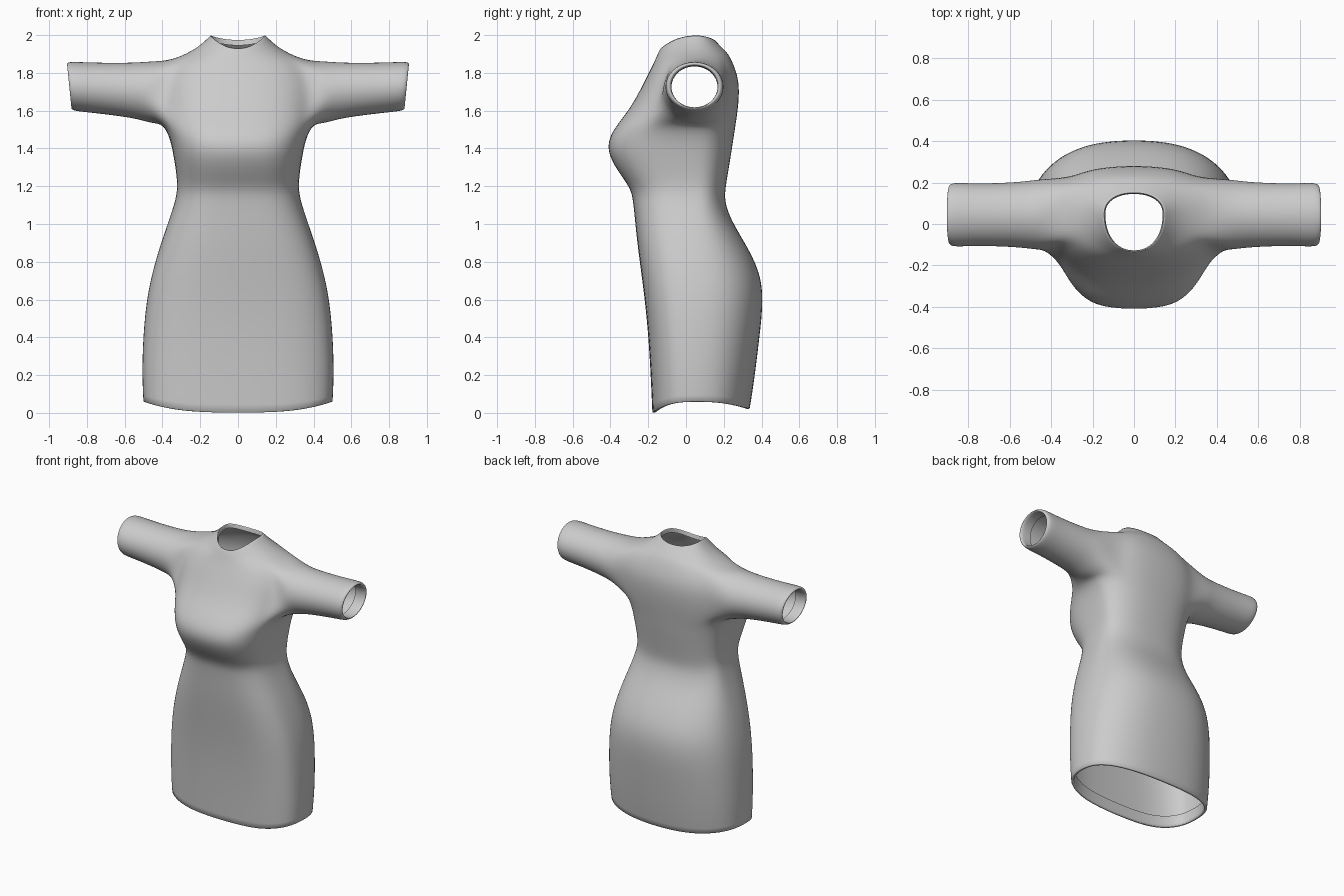
import bpy, bmesh, math

cube = bpy.data.objects.get("Cube")
if cube:
    bpy.data.objects.remove(cube, do_unlink=True)

fabric = bpy.data.materials.new("grey fabric")
fabric.use_nodes = True
GREY = (0.6, 0.6, 0.6, 1)
fabric.diffuse_color = GREY
fabric.node_tree.nodes["Principled BSDF"].inputs["Base Color"].default_value = GREY

N = 24            # points around the body
Y_MID = 0.05      # depth of the side seams

bm = bmesh.new()
crease = bm.edges.layers.float.new("crease_edge")


def spow(v, p):
    return math.copysign(abs(v) ** p, v)


def body_ring(z, w, front, back, n, drop_front=0, drop_back=0):
    """Rounded-box ring, flatter in front, with its front and back dipped."""
    ring = []
    for k in range(N):
        a = 2 * math.pi * k / N
        c, s = math.cos(a), math.sin(a)
        p = 2 / (n if s < 0 else min(n, 2.4))
        depth = (Y_MID - front) if s < 0 else (back - Y_MID)
        drop = drop_front if s < 0 else drop_back
        ring.append(bm.verts.new((w * spow(c, p), Y_MID + depth * spow(s, p),
                                  z - drop * s * s)))
    return ring


def bridge(a, b, skip=()):
    for k in range(len(a)):
        if k not in skip:
            j = (k + 1) % len(a)
            bm.faces.new((a[k], a[j], b[j], b[k]))


def sharpen(ring):
    for k in range(len(ring)):
        bm.edges.get((ring[k], ring[(k + 1) % len(ring)]))[crease] = 0.9


# Skirt, bodice and shoulders: height, half width, front, back, roundness, dips
profile = [
    (0.06, 0.505, -0.18, 0.34, 3, 0.06, 0.04),
    (0.20, 0.512, -0.187, 0.365, 3, 0.03, 0.02),
    (0.40, 0.507, -0.20, 0.392, 3),
    (0.60, 0.488, -0.22, 0.414, 3),
    (0.75, 0.456, -0.24, 0.395, 3),
    (0.90, 0.411, -0.26, 0.315, 3),
    (1.02, 0.368, -0.272, 0.24, 3),
    (1.12, 0.335, -0.282, 0.205, 3),
    (1.19, 0.322, -0.295, 0.21, 3),
    (1.28, 0.33, -0.365, 0.225, 3),
    (1.38, 0.347, -0.42, 0.242, 3),
    (1.46, 0.365, -0.41, 0.254, 3),
    (1.53, 0.40, -0.365, 0.265, 2.8),
    (1.63, 0.42, -0.285, 0.28, 2.5),
    (1.76, 0.42, -0.22, 0.286, 2.4),
    (1.865, 0.36, -0.175, 0.245, 2.3, 0.02, 0),
    (1.915, 0.245, -0.16, 0.222, 2.2, 0.035, 0.01),
    (1.965, 0.18, -0.145, 0.18, 2.2, 0.05, 0.02),
    (2.0, 0.146, -0.135, 0.152, 2.2, 0.07, 0.025),
]


def lip(row, inset, rise):
    """Ring folded to the inside of a body opening."""
    z, w, front, back, *rest = row
    return body_ring(z + rise, w - inset, front + inset, back - inset, *rest)


rings = [body_ring(*row) for row in profile]
HOLE_ROWS, LOW, HIGH = (12, 13, 14), -2, 3   # armhole extent
right_cols = range(N // 2 - HIGH, N // 2 - LOW)
left_cols = [k % N for k in range(LOW, HIGH)]
for i in range(len(rings) - 1):
    skip = {*left_cols, *right_cols} if i in HOLE_ROWS else ()
    bridge(rings[i], rings[i + 1], skip)

# Folded hem and neckline
hem_under, hem_top = lip(profile[0], 0.018, 0), lip(profile[0], 0.02, 0.08)
bridge(hem_top, hem_under)
bridge(hem_under, rings[0])
neck_in = lip(profile[-1], 0.006, -0.03)
bridge(rings[-1], neck_in)
for ring in (hem_under, rings[0], rings[-1]):
    sharpen(ring)

# Sleeves: distance out, centre height, half height, half depth
sleeve = [
    (0.46, 1.697, 0.168, 0.175), (0.54, 1.706, 0.152, 0.163),
    (0.66, 1.714, 0.142, 0.156), (0.78, 1.722, 0.136, 0.154),
    (0.87, 1.728, 0.134, 0.159), (0.895, 1.73, 0.128, 0.15),
    (0.90, 1.73, 0.117, 0.134), (0.885, 1.728, 0.112, 0.125),
    (0.82, 1.725, 0.112, 0.125),
]
for side in (1, -1):
    def col(k):
        return (k if side > 0 else N // 2 - k) % N
    low, high = HOLE_ROWS[0], HOLE_ROWS[-1] + 1
    hole = [rings[low][col(k)] for k in range(LOW, HIGH)]
    hole += [rings[r][col(HIGH)] for r in range(low, high)]
    hole += [rings[high][col(k)] for k in range(HIGH, LOW, -1)]
    hole += [rings[r][col(LOW)] for r in range(high, low, -1)]
    start = -math.pi / 2 - math.pi * (HIGH - LOW) / len(hole)
    last = hole
    for x, zc, rz, ry in sleeve:
        ring = []
        for k in range(len(hole)):
            a = start + 2 * math.pi * k / len(hole)
            lean = 0.012 * math.sin(a) if x > 0.8 else 0
            ring.append(bm.verts.new((side * (x + lean - 0.004),
                                      0.045 + ry * math.cos(a),
                                      zc + rz * math.sin(a))))
        bridge(last, ring)
        last = ring

bmesh.ops.recalc_face_normals(bm, faces=bm.faces)
mesh = bpy.data.meshes.new("dress")
bm.to_mesh(mesh)
bm.free()
mesh.materials.append(fabric)
dress = bpy.data.objects.new("dress", mesh)
bpy.context.collection.objects.link(dress)
subsurf = dress.modifiers.new("smooth cloth", "SUBSURF")
subsurf.levels = subsurf.render_levels = 2
for poly in mesh.polygons:
    poly.use_smooth = True
